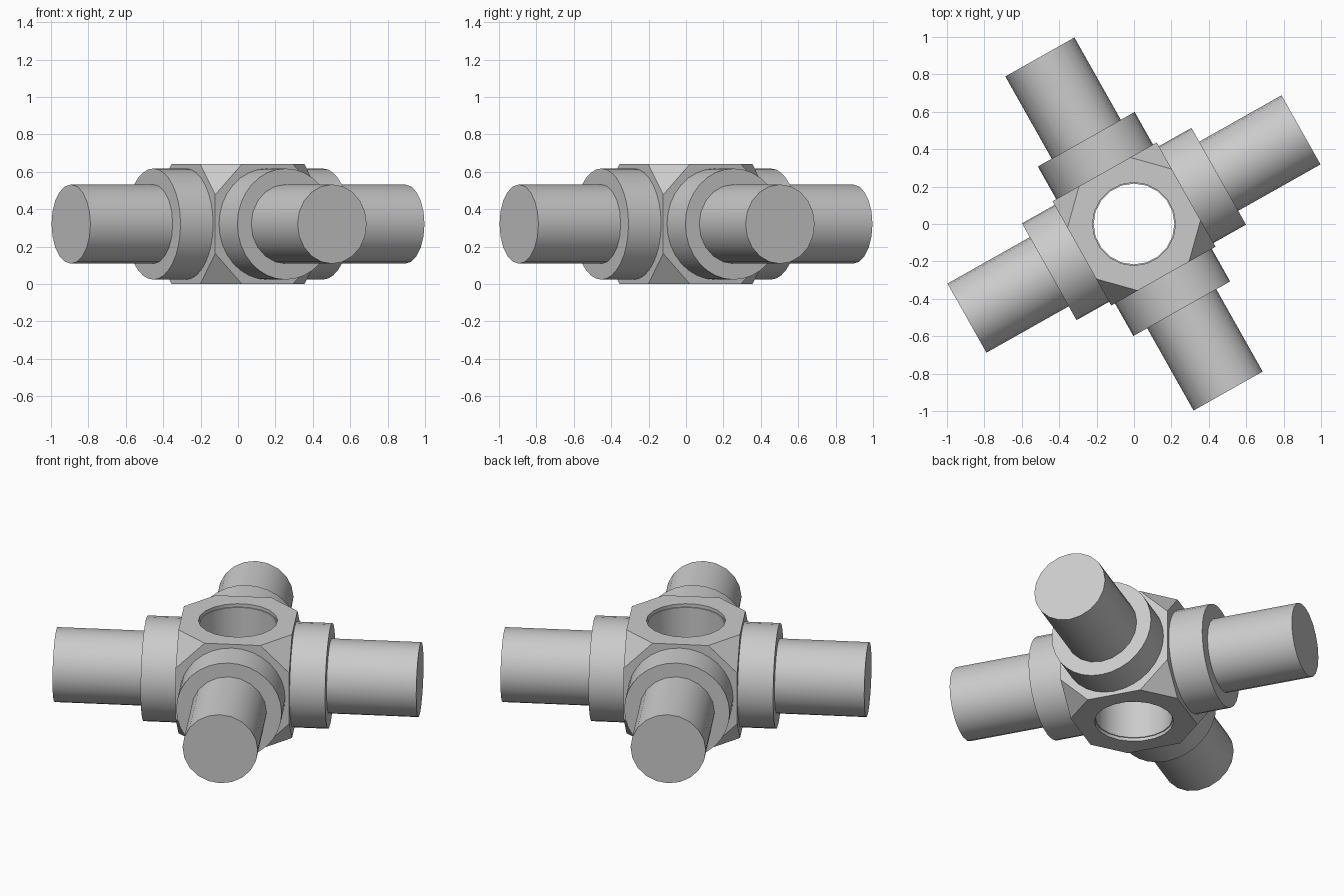
import bpy, bmesh
from math import radians, pi
from mathutils import Matrix, Vector

default = bpy.data.objects.get("Cube")
if default:
    bpy.data.objects.remove(default)

TURN = radians(29.4)   # rotation of the whole cross about z
HALF = 0.32            # half size of the hub block
CENTRE = Matrix.Translation((0, 0, HALF))

metal = bpy.data.materials.new("plain grey")
metal.use_nodes = True
grey = (0.6, 0.6, 0.6, 1)
metal.diffuse_color = grey
metal.node_tree.nodes["Principled BSDF"].inputs["Base Color"].default_value = grey


def add_object(name, bm, matrix, smooth=True):
    bmesh.ops.recalc_face_normals(bm, faces=bm.faces)
    mesh = bpy.data.meshes.new(name)
    bm.to_mesh(mesh)
    bm.free()
    mesh.materials.append(metal)
    obj = bpy.data.objects.new(name, mesh)
    bpy.context.collection.objects.link(obj)
    obj.matrix_world = matrix
    if smooth:
        bpy.ops.object.select_all(action="DESELECT")
        obj.select_set(True)
        bpy.context.view_layer.objects.active = obj
        bpy.ops.object.shade_smooth_by_angle(angle=radians(30))
    return obj


def lathe(profile, sides):
    """Spin (radius, height) points about z, joining them in order."""
    bm = bmesh.new()
    verts = [bm.verts.new((r, 0, z)) for r, z in profile]
    edges = [bm.edges.new(pair) for pair in zip(verts, verts[1:])]
    bmesh.ops.spin(bm, geom=verts + edges, cent=(0, 0, 0), axis=(0, 0, 1),
                   angle=2 * pi, steps=sides, use_merge=True)
    bmesh.ops.remove_doubles(bm, verts=bm.verts, dist=1e-5)
    return bm


# Hub: block with its eight corners cut off
bm = bmesh.new()
bmesh.ops.create_cube(bm, size=2 * HALF)
for corner in [Vector((x, y, z)) for x in (-1, 1) for y in (-1, 1) for z in (-1, 1)]:
    cut = bmesh.ops.bisect_plane(
        bm, geom=bm.verts[:] + bm.edges[:] + bm.faces[:], clear_outer=True,
        plane_co=corner * (HALF - 0.163 / 3), plane_no=corner)
    rim = [e for e in cut["geom_cut"] if isinstance(e, bmesh.types.BMEdge)]
    bmesh.ops.contextual_create(bm, geom=rim)
hub = add_object("hub", bm, CENTRE @ Matrix.Rotation(TURN, 4, "Z"), smooth=False)

# Vertical bore with a shallow step at each mouth
profile = [(0, -0.4), (0.222, -0.4), (0.222, -0.3), (0.216, -0.3),
           (0.216, 0.3), (0.222, 0.3), (0.222, 0.4), (0, 0.4)]
cutter = add_object("bore_cutter", lathe(profile, 20), CENTRE)
cutter.hide_render = True
bore = hub.modifiers.new("bore", "BOOLEAN")
bore.operation = "DIFFERENCE"
bore.solver = "EXACT"
bore.object = cutter
bpy.context.view_layer.objects.active = hub
bpy.ops.object.modifier_apply(modifier=bore.name)
bpy.data.objects.remove(cutter)
bpy.ops.object.select_all(action="DESELECT")
hub.select_set(True)
bpy.ops.object.shade_smooth_by_angle(angle=radians(25))

# Four arms, each a wide collar and a narrower shaft
for i, side in enumerate(("left", "back", "right", "front")):
    outward = (CENTRE @ Matrix.Rotation(TURN + i * pi / 2, 4, "Z")
               @ Matrix.Rotation(pi / 2, 4, "Y"))
    add_object(side + "_collar",
               lathe([(0, HALF), (0.297, HALF), (0.297, 0.52), (0, 0.52)], 32), outward)
    add_object(side + "_shaft",
               lathe([(0, 0.52), (0.212, 0.52), (0.212, 1.025), (0, 1.025)], 20), outward)
